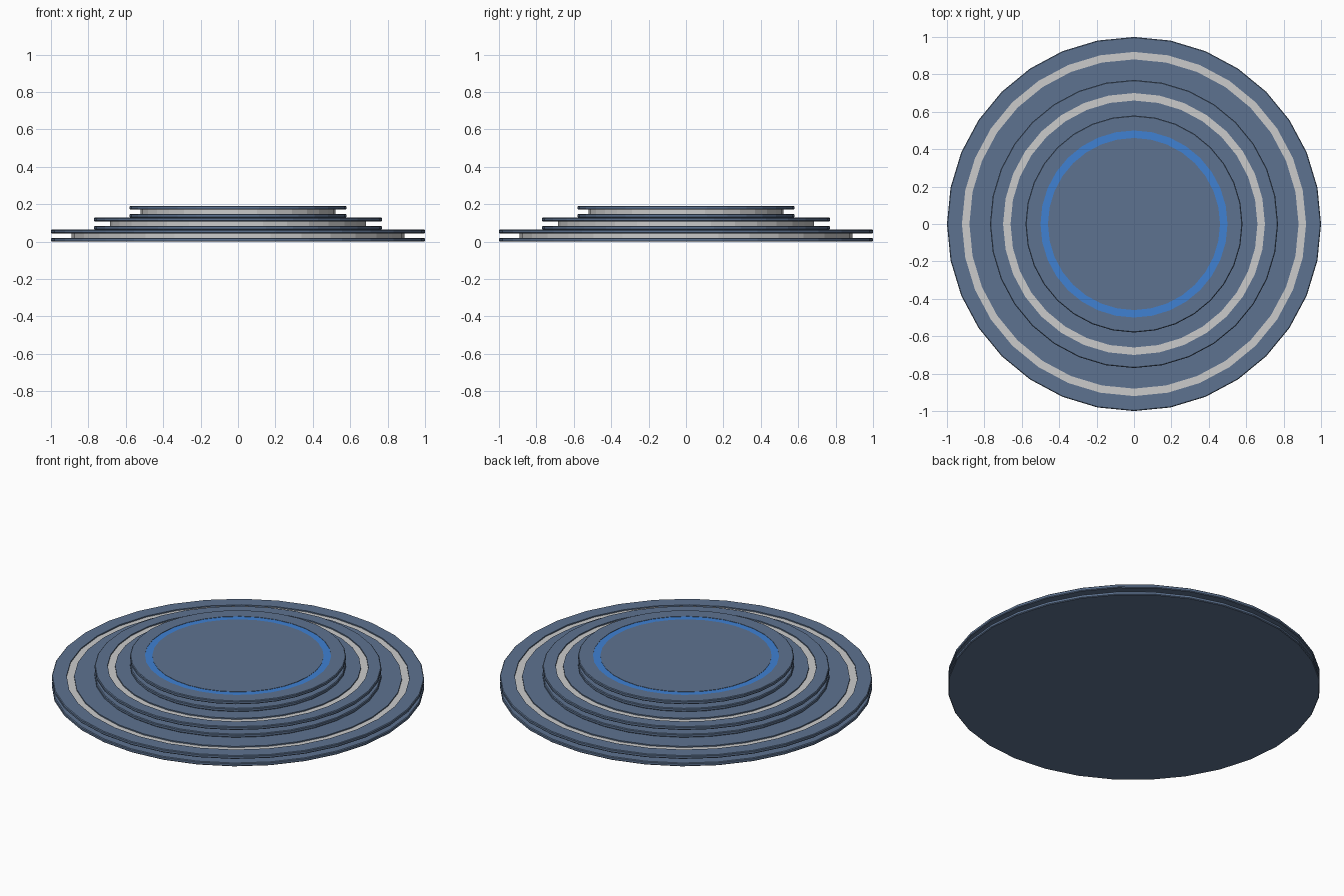
import bpy, bmesh
from math import cos, sin, pi

if "Cube" in bpy.data.objects:
    bpy.data.objects.remove(bpy.data.objects["Cube"])


def material(name, color):
    m = bpy.data.materials.new(name)
    m.diffuse_color = color
    m.use_nodes = True
    m.node_tree.nodes["Principled BSDF"].inputs["Base Color"].default_value = m.diffuse_color
    return m


steel = material("steel_blue", (0.11, 0.17, 0.28, 1))
glow = material("bright_blue", (0.05, 0.22, 0.65, 1))


def lathe(name, profile, mat=None, sides=32, closed=False):
    """Spin (radius, z) points about z; radius 0 becomes a single pole."""
    bm = bmesh.new()
    rings = []
    for r, z in profile:
        if r == 0:
            rings.append([bm.verts.new((0, 0, z))] * sides)
        else:
            rings.append([bm.verts.new((r * cos(2 * pi * i / sides),
                                        r * sin(2 * pi * i / sides), z))
                          for i in range(sides)])
    pairs = list(zip(rings, rings[1:]))
    if closed:
        pairs.append((rings[-1], rings[0]))
    for a, b in pairs:
        for i in range(sides):
            j = (i + 1) % sides
            bm.faces.new(dict.fromkeys((a[i], a[j], b[j], b[i])))
    bmesh.ops.recalc_face_normals(bm, faces=bm.faces)
    mesh = bpy.data.meshes.new(name)
    bm.to_mesh(mesh)
    bm.free()
    if mat:
        mesh.materials.append(mat)
    obj = bpy.data.objects.new(name, mesh)
    bpy.context.collection.objects.link(obj)
    return obj


H, T, B = 0.064, 0.02, 0.004     # tier height, plate thickness, edge bevel

# name, plate radius, core radius, groove radii, inlay depth, inlay material
tiers = [
    ("lower", 1.00, 0.89, 0.88, 0.92, 0.007, None),
    ("middle", 0.77, 0.685, 0.66, 0.70, 0.007, None),
    ("upper", 0.58, 0.52, 0.46, 0.50, 0.002, glow),
]

for n, (name, r, core, g0, g1, depth, inlay) in enumerate(tiers):
    z = n * H
    top = z + H
    # bottom plate
    lathe(name + "_bottom_plate",
          [(0, z), (r - B, z), (r, z + B), (r, z + T - B),
           (r - B, z + T), (0, z + T)], steel)
    # recessed core
    lathe(name + "_core",
          [(0, z + T), (core, z + T), (core, top - T), (0, top - T)])
    # top plate with a ring groove
    lathe(name + "_top_plate",
          [(0, top - T), (r - B, top - T), (r, top - T + B), (r, top - B),
           (r - B, top), (g1, top), (g1, top - 0.012), (g0, top - 0.012),
           (g0, top), (0, top)], steel)
    # ring set into the groove
    lathe(name + "_inlay_ring",
          [(g0, top - 0.012), (g1, top - 0.012),
           (g1, top - depth), (g0, top - depth)], inlay, closed=True)
